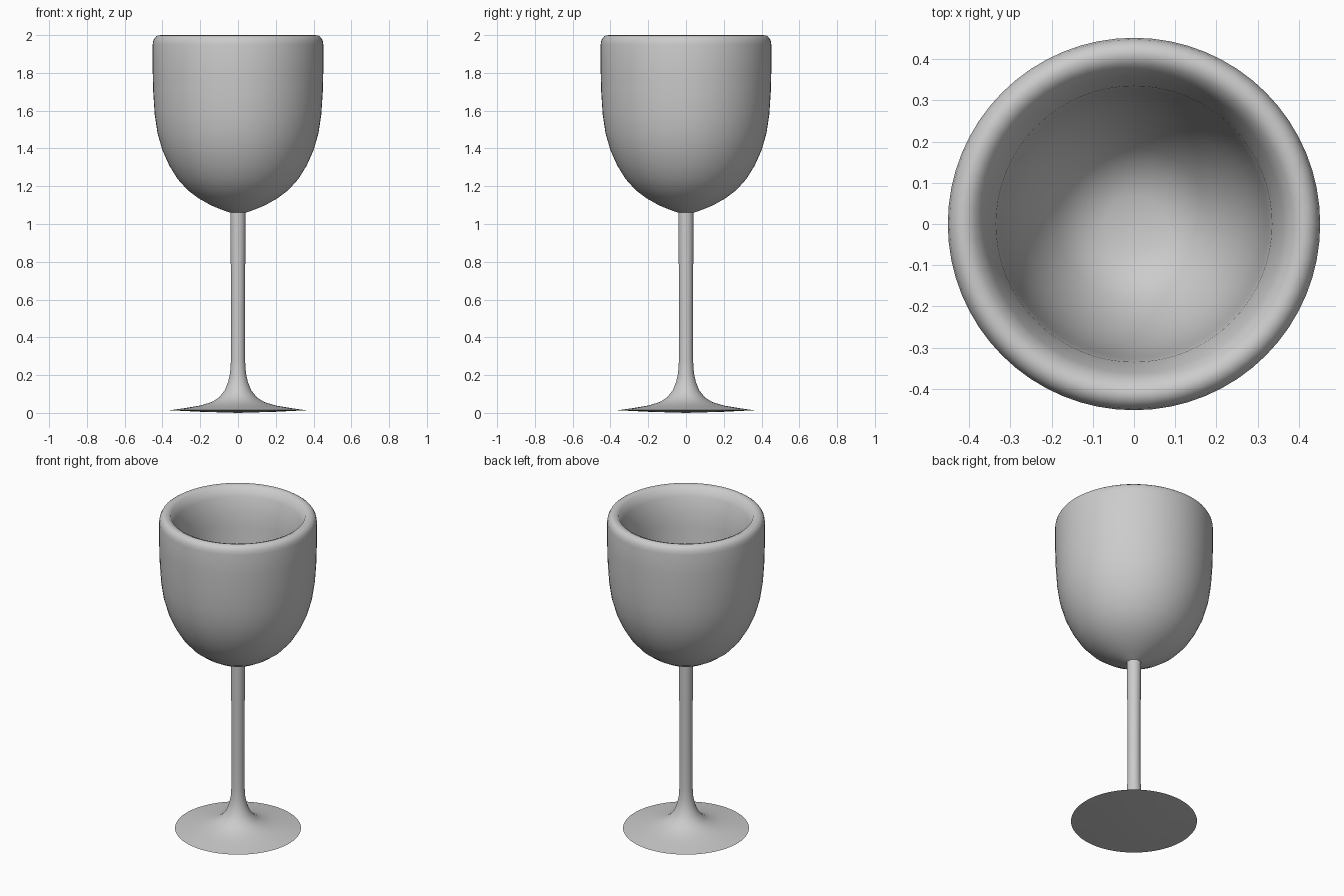
import bpy, bmesh, math


def lathe(name, profile, steps=64):
    """Spin an (r, z) profile round the z axis."""
    bm = bmesh.new()
    vs = [bm.verts.new((r, 0, z)) for r, z in profile]
    es = [bm.edges.new(p) for p in zip(vs, vs[1:])]
    bmesh.ops.spin(bm, geom=vs + es, cent=(0, 0, 0), axis=(0, 0, 1),
                   angle=2 * math.pi, steps=steps, use_duplicate=False)
    bmesh.ops.remove_doubles(bm, verts=bm.verts, dist=0.0005)
    bmesh.ops.recalc_face_normals(bm, faces=bm.faces)
    me = bpy.data.meshes.new(name)
    bm.to_mesh(me)
    bm.free()
    ob = bpy.data.objects.new(name, me)
    bpy.context.collection.objects.link(ob)
    bpy.ops.object.select_all(action='DESELECT')
    ob.select_set(True)
    bpy.context.view_layer.objects.active = ob
    bpy.ops.object.shade_smooth_by_angle(angle=math.radians(50))
    return ob


# Foot (thin disc, slightly domed underneath) and flared stem
foot = [(0, 0.0), (0.2, 0.006), (0.361, 0.014), (0.27, 0.027), (0.2, 0.039),
        (0.14, 0.057), (0.1, 0.082), (0.07, 0.12), (0.052, 0.165),
        (0.042, 0.21), (0.038, 0.27)]
stem = [(0.037, 0.5), (0.038, 0.75), (0.041, 1.06)]

# Bowl outside, rounded rim
outer = [(0.09, 1.077), (0.145, 1.1), (0.207, 1.135), (0.267, 1.18),
         (0.321, 1.24), (0.364, 1.31), (0.4, 1.39), (0.426, 1.48),
         (0.441, 1.58), (0.449, 1.7), (0.452, 1.82), (0.452, 1.95),
         (0.448, 1.972), (0.439, 1.988), (0.426, 1.997), (0.41, 2.0)]

# Bowl inside: sloped lip, then a wall that narrows to a small floor
inner = [(0.385, 1.99), (0.362, 1.94), (0.335, 1.85), (0.327, 1.77),
         (0.32, 1.68), (0.31, 1.58), (0.293, 1.48), (0.266, 1.39),
         (0.23, 1.31), (0.185, 1.24), (0.13, 1.185), (0.07, 1.165),
         (0, 1.16)]

lathe("goblet", foot + stem + outer + inner)
